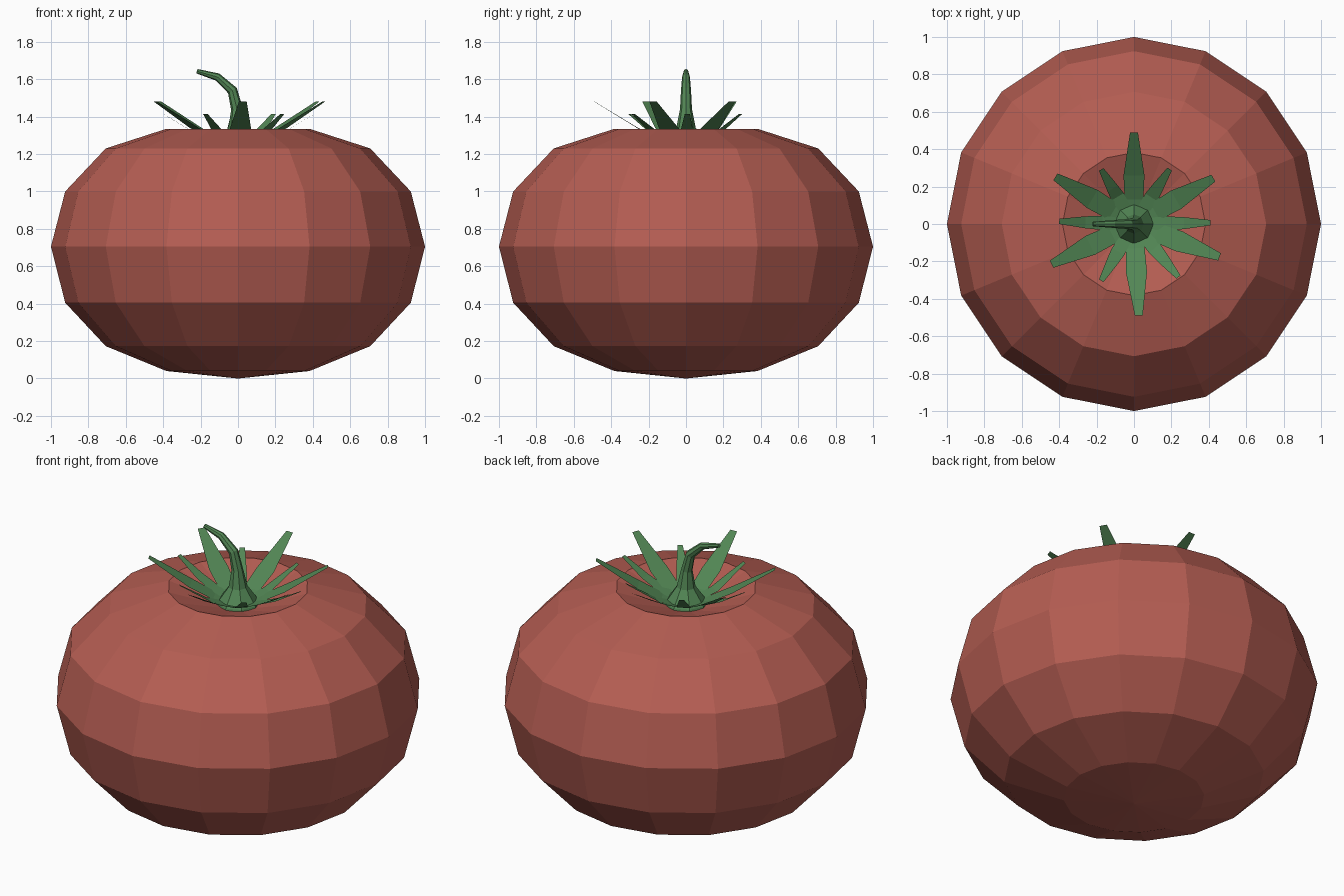
import bpy
from math import sin, cos, pi, radians
from mathutils import Vector

if "Cube" in bpy.data.objects:
    bpy.data.objects.remove(bpy.data.objects["Cube"])


def material(name, color):
    m = bpy.data.materials.new(name)
    m.diffuse_color = (*color, 1)
    m.use_nodes = True
    m.node_tree.nodes["Principled BSDF"].inputs["Base Color"].default_value = m.diffuse_color
    return m


def add_mesh(name, verts, faces, mat):
    me = bpy.data.meshes.new(name)
    me.from_pydata(verts, [], faces)
    me.materials.append(mat)
    ob = bpy.data.objects.new(name, me)
    bpy.context.collection.objects.link(ob)
    return ob


def skin(name, rings, mat, start, end):
    """Join equal-sized rings of points with quads; close with end points."""
    n = len(rings[0])
    verts = [p for r in rings for p in r] + [start, end]
    a, b = len(verts) - 2, len(verts) - 1
    last = (len(rings) - 1) * n
    faces = []
    for j in range(n):
        k = (j + 1) % n
        faces.append((a, k, j))
        faces.append((b, last + j, last + k))
        for i in range(len(rings) - 1):
            faces.append((i * n + j, i * n + k, (i + 1) * n + k, (i + 1) * n + j))
    return add_mesh(name, verts, faces, mat)


red = material("red_skin", (0.46, 0.11, 0.085))
green = material("green_stalk", (0.085, 0.24, 0.09))

# Fruit body: squat 16-sided sphere with a sunken top pole
heights = [0.04, 0.173, 0.405, 0.705, 1.0, 1.23, 1.335]
rings = []
for i, z in enumerate(heights):
    r = sin((i + 1) * pi / 8)
    rings.append([(r * cos(j * pi / 8), r * sin(j * pi / 8), z) for j in range(16)])
skin("fruit", rings, red, (0, 0, 0), (0, 0, 1.2))

# Stem: flared base, bending over towards -x (x, z, radius)
path = [(0, 1.215, 0.125), (0, 1.25, 0.115), (0, 1.34, 0.052), (-0.005, 1.44, 0.032),
        (-0.03, 1.54, 0.027), (-0.11, 1.612, 0.021), (-0.22, 1.643, 0.012)]
rings = []
for i, (x, z, r) in enumerate(path):
    p, q = path[max(i - 1, 0)], path[min(i + 1, len(path) - 1)]
    t = Vector((q[0] - p[0], 0, q[1] - p[1])).normalized()
    side = Vector((t.z, 0, -t.x))
    rings.append([Vector((x, 0, z)) + r * (cos(a) * side + sin(a) * Vector((0, 1, 0)))
                  for a in (j * pi / 4 for j in range(8))])
skin("stem", rings, green, (0, 0, 1.215), (-0.22, 0, 1.643))


# Sepals: thin flat strips (distance, height, half width)
def sepal(name, angle, profile):
    a = radians(angle)
    verts = []
    for d, z, w in profile:
        for s in (-w, w):
            verts.append((d * cos(a) - s * sin(a), d * sin(a) + s * cos(a), z))
    faces = [(2 * i, 2 * i + 1, 2 * i + 3, 2 * i + 2) for i in range(len(profile) - 1)]
    add_mesh(name, verts, faces, green)


for i, ang in enumerate((90, 30, -21, -87, 206, 149)):
    sepal(f"large_sepal_{i}", ang,
          [(0.05, 1.25, 0.04), (0.13, 1.275, 0.05), (0.26, 1.34, 0.056), (0.49, 1.48, 0.021)])
for i, (ang, length) in enumerate(((57, 0.35), (1, 0.41), (-50, 0.37), (-120, 0.35), (178, 0.40), (121, 0.34))):
    sepal(f"small_sepal_{i}", ang,
          [(0.05, 1.25, 0.03), (0.17, 1.29, 0.038), (length * 0.65, 1.33, 0.032), (length, 1.415, 0.014)])
